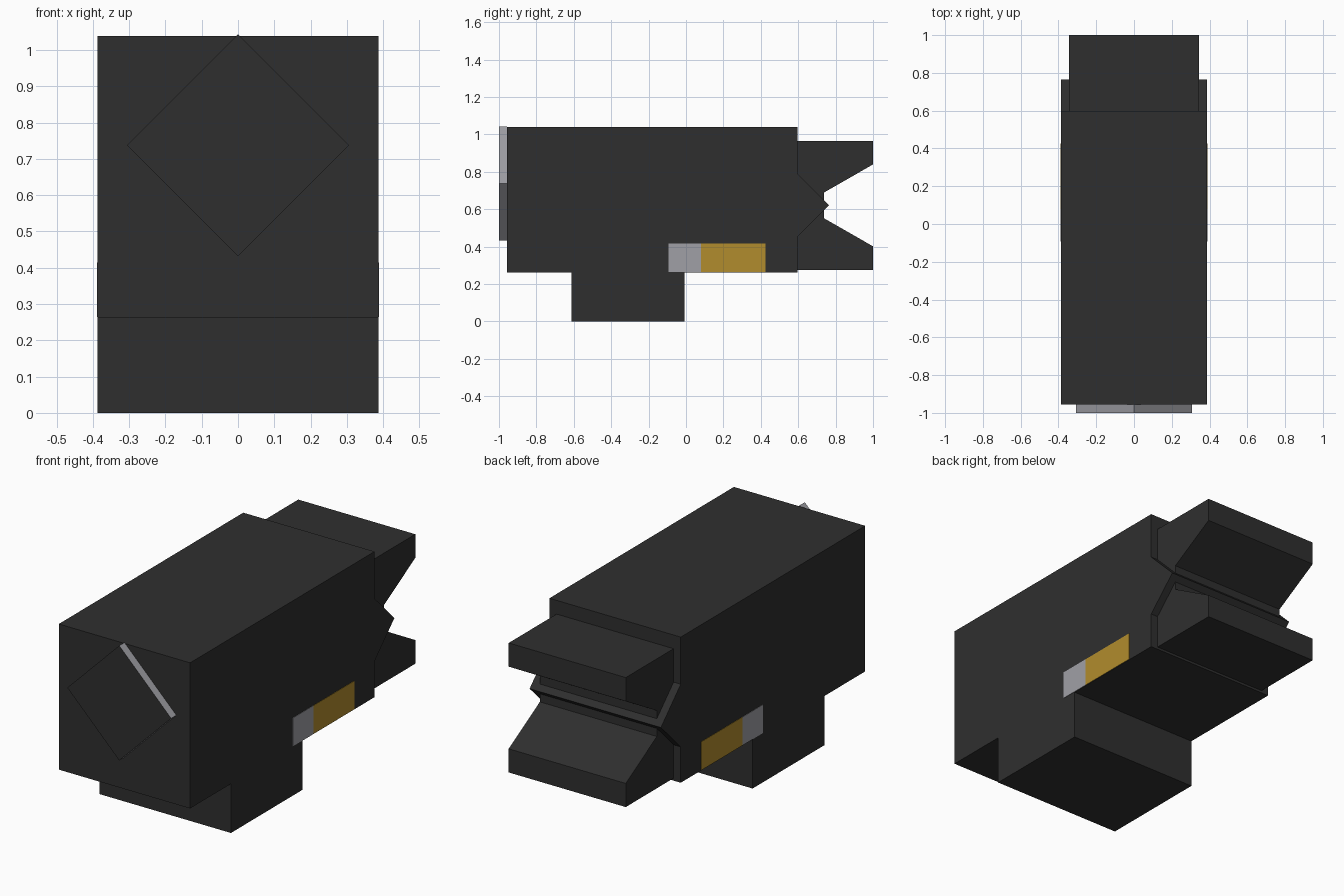
import bpy
import bmesh
from mathutils import Vector

if "Cube" in bpy.data.objects:
    bpy.data.objects.remove(bpy.data.objects["Cube"], do_unlink=True)


def material(name, rgb):
    mat = bpy.data.materials.new(name)
    mat.use_nodes = True
    mat.diffuse_color = (*rgb, 1)
    mat.node_tree.nodes["Principled BSDF"].inputs["Base Color"].default_value = (*rgb, 1)
    return mat


charcoal = material("charcoal", (0.028, 0.028, 0.028))
grey = material("light grey", (0.35, 0.35, 0.38))
gold = material("gold", (0.44, 0.265, 0.026))


def extrude(name, points, direction, mats):
    """Extrude a closed outline into a solid part."""
    bm = bmesh.new()
    base = bm.faces.new([bm.verts.new(p) for p in points])
    new = bmesh.ops.extrude_face_region(bm, geom=[base], use_keep_orig=True)["geom"]
    verts = [v for v in new if isinstance(v, bmesh.types.BMVert)]
    bmesh.ops.translate(bm, verts=verts, vec=Vector(direction))
    bmesh.ops.recalc_face_normals(bm, faces=bm.faces)
    mesh = bpy.data.meshes.new(name)
    bm.to_mesh(mesh)
    bm.free()
    for mat in mats:
        mesh.materials.append(mat)
    obj = bpy.data.objects.new(name, mesh)
    bpy.context.collection.objects.link(obj)
    return obj


def side_profile(name, outline, x0, x1, mat):
    """Part whose outline is drawn in the side (y, z) plane."""
    return extrude(name, [(x0, y, z) for y, z in outline], (x1 - x0, 0, 0), [mat])


def rect(y0, y1, z0, z1):
    return [(y0, z0), (y1, z0), (y1, z1), (y0, z1)]


W = 0.387  # body half width
J = 0.345  # jaw half width

# Main block and foot
side_profile("body", rect(-0.956, 0.597, 0.262, 1.038), -W, W, charcoal)
side_profile("foot", rect(-0.612, -0.008, 0, 0.262), -W, W, charcoal)

# Open jaws at the back, mirrored about their middle height
mid = 0.62
upper = [(0.597, 0.965), (1.0, 0.965), (1.0, 0.839), (0.738, 0.689)]
lower = [(y, 2 * mid - z) for y, z in reversed(upper)]
side_profile("back_jaws", upper + lower, -J, J, charcoal)

# Ridge running across the full width between the jaws
side_profile("back_ridge", [(0.59, mid + 0.174), (0.764, mid), (0.59, mid - 0.174)],
             -W, W, charcoal)

# Diamond plate on the front: dark face, grey rim
r, cz = 0.306, 0.737
diamond = extrude("front_diamond",
                  [(r, -1, cz), (0, -1, cz + r), (-r, -1, cz), (0, -1, cz - r)],
                  (0, 0.044, 0), [charcoal, grey])
for face in diamond.data.polygons:
    face.material_index = 0 if abs(face.normal.y) > 0.9 else 1

# Coloured patches low on both sides
for label, side in (("left", 1), ("right", -1)):
    inner, outer = side * (W - 0.004), side * (W + 0.002)
    side_profile(label + "_grey_patch", rect(-0.093, 0.08, 0.264, 0.415), inner, outer, grey)
    side_profile(label + "_gold_patch", rect(0.08, 0.425, 0.264, 0.415), inner, outer, gold)
